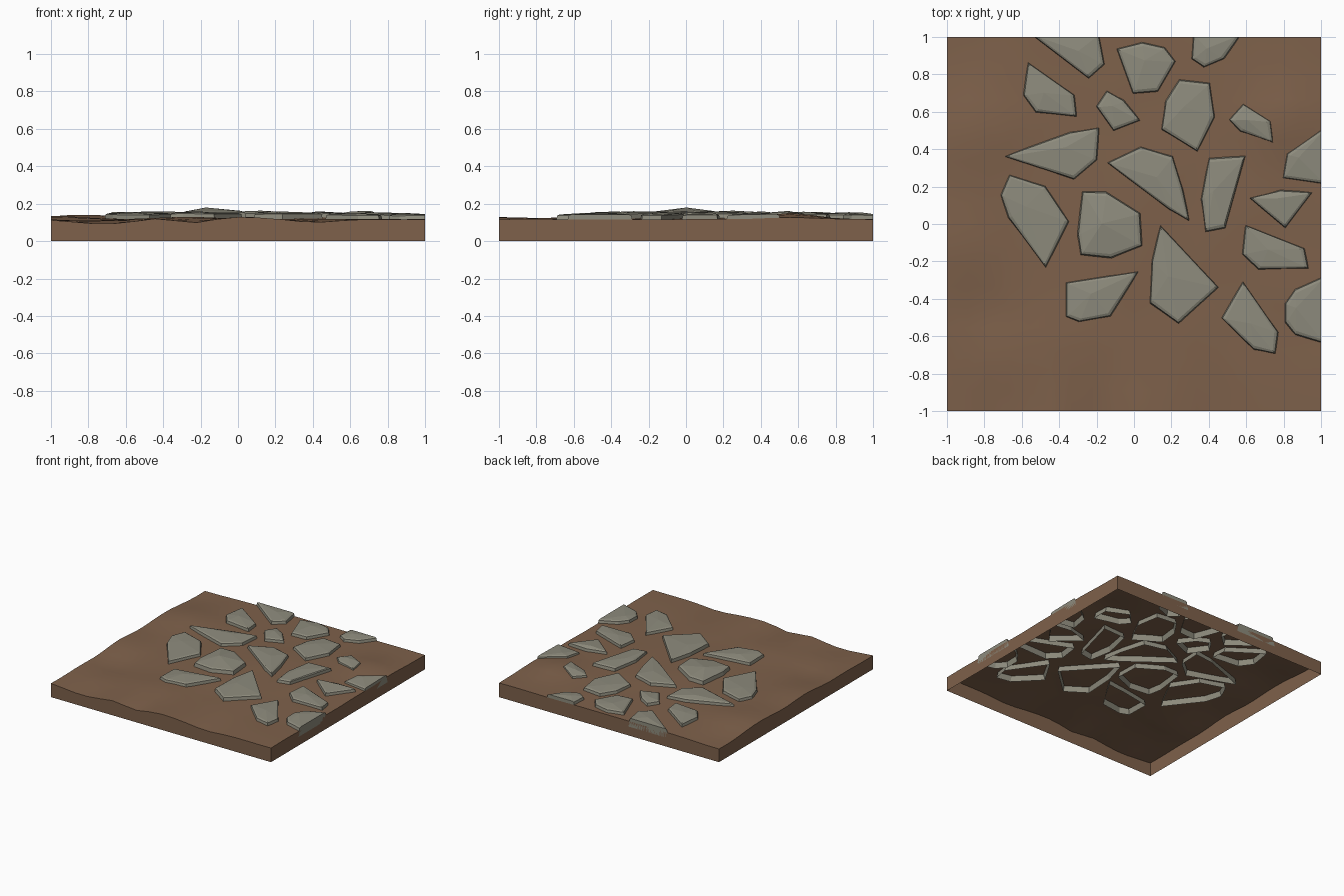
import bpy, bmesh, math
from mathutils import Vector, noise

if "Cube" in bpy.data.objects:
    bpy.data.objects.remove(bpy.data.objects["Cube"])


def material(name, rgb):
    m = bpy.data.materials.new(name)
    m.diffuse_color = (*rgb, 1)
    m.use_nodes = True
    m.node_tree.nodes["Principled BSDF"].inputs["Base Color"].default_value = m.diffuse_color
    return m


SOIL = material("soil", (0.21, 0.12, 0.07))
ROCK = material("rock", (0.27, 0.26, 0.205))

# Soft mounds and hollows: x, y, height, radius
BUMPS = [(-.72, -1, -.025, .2), (-.4, -1, .018, .15), (-.25, -1, -.03, .15),
         (0, -1, .014, .2), (.4, -1, -.014, .15), (.8, .57, .034, .18),
         (-.85, .5, .025, .25), (-.95, .85, -.015, .2), (-.8, -.45, -.02, .15),
         (-.25, -.62, .014, .18), (.05, .2, .012, .6), (-1, -.1, .015, .2)]


def ground_z(x, y):
    z = .116 + .006 * noise.noise(Vector((x * 3, y * 3, 4)))
    for bx, by, h, r in BUMPS:
        z += h * math.exp(-((x - bx) ** 2 + (y - by) ** 2) / r ** 2)
    return z


def finish(name, bm, mat):
    me = bpy.data.meshes.new(name)
    bmesh.ops.recalc_face_normals(bm, faces=bm.faces[:])
    bm.to_mesh(me)
    bm.free()
    me.materials.append(mat)
    ob = bpy.data.objects.new(name, me)
    bpy.context.collection.objects.link(ob)
    return ob


# Soil patch: uneven top with straight skirt, open underneath
bm = bmesh.new()
bmesh.ops.create_grid(bm, x_segments=18, y_segments=18, size=1)
for v in bm.verts:
    v.co.z = ground_z(v.co.x, v.co.y)
rim = [e for e in bm.edges if e.is_boundary]
skirt = bmesh.ops.extrude_edge_only(bm, edges=rim)["geom"]
for v in skirt:
    if isinstance(v, bmesh.types.BMVert):
        v.co.z = 0
bmesh.ops.triangulate(bm, faces=[f for f in bm.faces if f.calc_center_median().z > .085])
ground = finish("ground", bm, SOIL)
# make sure the top faces up
if sum(p.normal.z for p in ground.data.polygons) < 0:
    ground.data.flip_normals()
bpy.context.view_layer.objects.active = ground
ground.select_set(True)
bpy.ops.object.shade_smooth_by_angle(angle=math.radians(30))

count = 0


# Paving stone: open-bottomed wall, chamfer and a shallow faceted crown
def stone(*pts, h=.027, crown=.008):
    global count
    count += 1
    n = len(pts)
    cx = sum(p[0] for p in pts) / n
    cy = sum(p[1] for p in pts) / n
    zc = ground_z(cx, cy)
    bm = bmesh.new()
    loops = []
    for inset, dz in ((-.004, -.045), (.014, h - .006), (.03, h)):
        loop = []
        for x, y in pts:
            k = 1 - inset / math.hypot(x - cx, y - cy)
            # sides cut by the patch border stay on it
            px = x if x == 1 else cx + (x - cx) * k
            py = y if y == 1 else cy + (y - cy) * k
            z = .35 * zc + .65 * ground_z(x, y) + dz
            loop.append(bm.verts.new((px, py, z)))
        loops.append(loop)
    zt = sum(v.co.z for v in loops[2]) / n
    top = bm.verts.new((cx - .02, cy + .02, zt + crown))
    for i in range(n):
        j = (i + 1) % n
        for a, b in zip(loops, loops[1:]):
            bm.faces.new((a[i], a[j], b[j], b[i]))
        bm.faces.new((loops[2][i], loops[2][j], top))
    ob = finish(f"stone_{count:02d}", bm, ROCK)
    if sum(p.normal.z * p.area for p in ob.data.polygons) < 0:
        ob.data.flip_normals()


# Back rows
stone((-.54, 1), (-.24, .77), (-.15, .85), (-.18, 1))
stone((-.10, .94), (.04, .98), (.17, .95), (.23, .87), (.13, .70), (-.01, .69))
stone((.31, 1), (.30, .88), (.37, .83), (.49, .88), (.57, 1))
stone((-.57, .87), (-.31, .69), (-.30, .57), (-.53, .59), (-.60, .69))
stone((-.15, .72), (-.05, .67), (.04, .55), (-.11, .49), (-.21, .63))
stone((.24, .78), (.41, .76), (.44, .57), (.34, .38), (.14, .50), (.16, .66))
stone((.58, .65), (.74, .55), (.75, .43), (.56, .49), (.50, .56), h=.018)
# Middle rows
stone((-.18, .52), (-.34, .50), (-.70, .36), (-.32, .23), (-.19, .34))
stone((.03, .42), (.21, .37), (.27, .18), (.30, .01), (.19, .07), (-.15, .33))
stone((.40, .36), (.60, .37), (.49, -.03), (.38, -.05), (.35, .13))
stone((1, .51), (.81, .38), (.79, .24), (1, .21), h=.02)
stone((.78, .19), (.96, .17), (.81, -.03), (.61, .14))
stone((-.67, .27), (-.47, .21), (-.34, .01), (-.47, -.24), (-.68, .03), (-.72, .16))
stone((-.28, .18), (-.15, .18), (.04, .06), (.05, -.12), (-.12, -.19), (-.29, -.17),
      (-.31, -.06), h=.035, crown=.02)
# Front rows
stone((.03, -.25), (-.13, -.27), (-.37, -.31), (-.37, -.50), (-.30, -.53), (-.12, -.50))
stone((.14, 0), (.46, -.34), (.24, -.54), (.08, -.43), (.09, -.19), h=.032)
stone((.59, 0), (.92, -.13), (.94, -.24), (.66, -.25), (.57, -.16))
stone((.58, -.30), (.78, -.58), (.76, -.70), (.64, -.68), (.46, -.50))
stone((1, -.28), (.86, -.34), (.80, -.42), (.80, -.53), (.86, -.60), (1, -.64))
